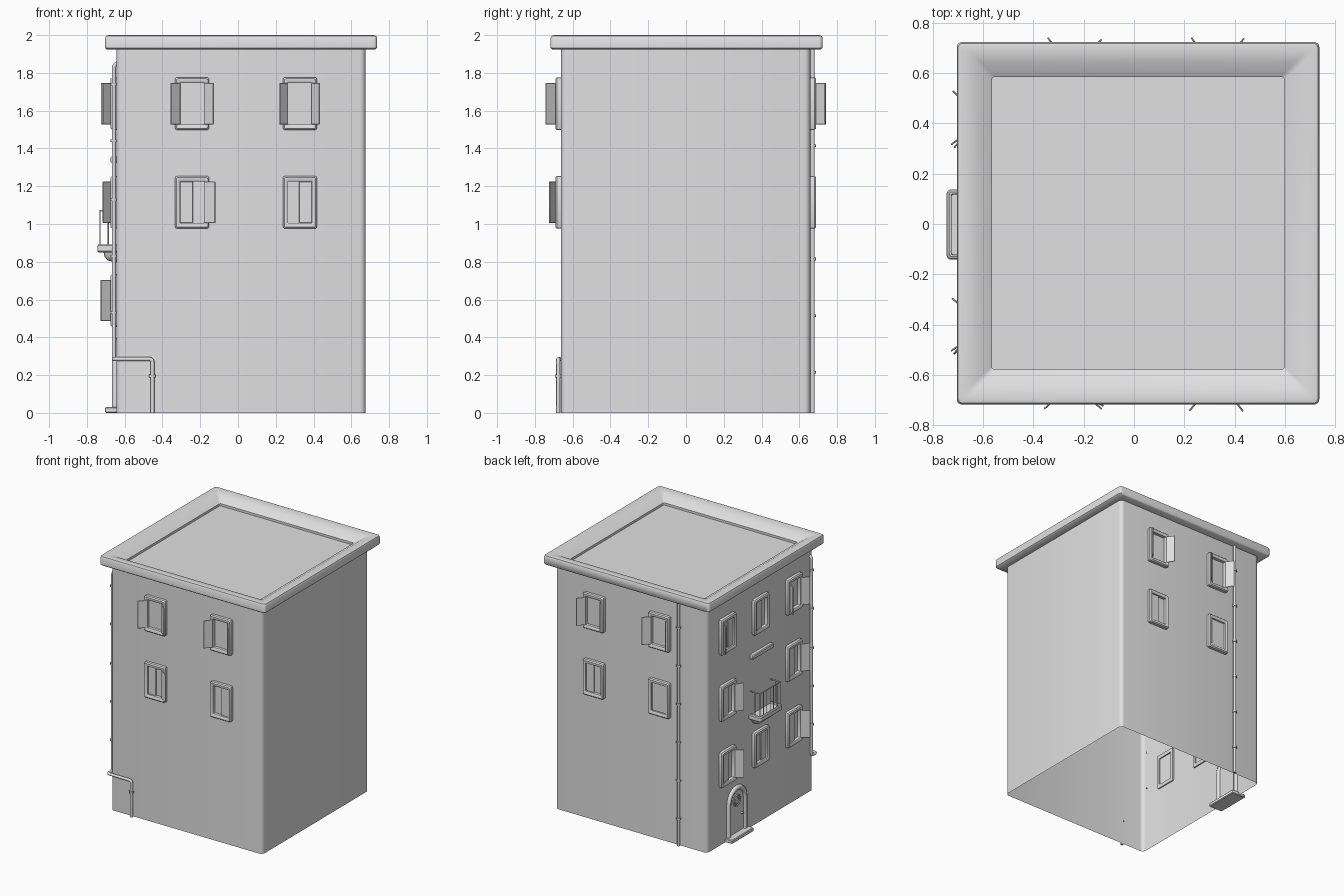
import bpy, bmesh, math
from mathutils import Matrix, Vector

if "Cube" in bpy.data.objects:
    bpy.data.objects.remove(bpy.data.objects["Cube"], do_unlink=True)

plaster = bpy.data.materials.new("plaster_grey")
plaster.use_nodes = True
plaster.diffuse_color = (0.75, 0.75, 0.75, 1)
plaster.node_tree.nodes["Principled BSDF"].inputs["Base Color"].default_value = (0.75, 0.75, 0.75, 1)

WALL = 0.66  # distance of each wall from the house axis
CENTRE = Matrix.Translation((0.016, -0.002, 0))
FACES = {name: CENTRE @ Matrix.Rotation(math.radians(a), 4, "Z")
         for name, a in (("front", 0), ("facade", -90), ("back", 180))}


def on_wall(face, u, z, out=0.0):
    """Frame on a wall: local x runs along it, y up, z outwards."""
    return FACES[face] @ Matrix.Translation((u, -WALL - out, z)) @ Matrix.Rotation(math.pi / 2, 4, "X")


def finish(ob, angle=35):
    bpy.ops.object.select_all(action="DESELECT")
    ob.select_set(True)
    bpy.context.view_layer.objects.active = ob
    if ob.type == "CURVE":
        bpy.ops.object.convert(target="MESH")
        ob = bpy.context.view_layer.objects.active
    bpy.ops.object.shade_smooth_by_angle(angle=math.radians(angle))
    return ob


def add_mesh(name, bm, matrix, angle=35):
    bm.transform(matrix)
    me = bpy.data.meshes.new(name)
    bm.to_mesh(me)
    bm.free()
    me.materials.append(plaster)
    ob = bpy.data.objects.new(name, me)
    bpy.context.collection.objects.link(ob)
    return finish(ob, angle)


def loft(name, rings, matrix, start=True, end=True, closed=False, seg=4, angle=35):
    """Skin rounded rectangles given as (half width, half depth, radius, height)."""
    bm = bmesh.new()
    loops = []
    for w, d, r, h in rings:
        loop = []
        for k, (sx, sy) in enumerate(((1, 1), (-1, 1), (-1, -1), (1, -1))):
            for i in range(seg + 1):
                t = (k + i / seg) * math.pi / 2
                loop.append(bm.verts.new((sx * (w - r) + r * math.cos(t),
                                          sy * (d - r) + r * math.sin(t), h)))
        loops.append(loop)
    pairs = list(zip(loops, loops[1:]))
    if closed:
        pairs.append((loops[-1], loops[0]))
    for a, b in pairs:
        for i in range(len(a)):
            j = (i + 1) % len(a)
            bm.faces.new((a[i], a[j], b[j], b[i]))
    if start and not closed:
        bm.faces.new(loops[0][::-1])
    if end and not closed:
        bm.faces.new(loops[-1])
    return add_mesh(name, bm, matrix, angle)


def block(name, w, d, h, matrix, bevel=0.004):
    b = bevel
    return loft(name, [(w - b, d - b, b, 0), (w, d, b, b), (w, d, b, h - b), (w - b, d - b, b, h)],
                matrix, seg=2)


def tube(name, points, radius, matrix=Matrix(), bend=0.0, cyclic=False):
    """Round bar through points, with its corners eased by the bend distance."""
    pts = [matrix @ Vector(p) for p in points]
    path = []
    for i, p in enumerate(pts):
        if bend and 0 < i < len(pts) - 1:
            a = p + (pts[i - 1] - p).normalized() * bend
            b = p + (pts[i + 1] - p).normalized() * bend
            for k in range(6):
                t = k / 5
                path.append(a * (1 - t) ** 2 + p * 2 * t * (1 - t) + b * t * t)
        else:
            path.append(p)
    cu = bpy.data.curves.new(name, "CURVE")
    cu.dimensions = "3D"
    cu.bevel_depth = radius
    cu.bevel_resolution = 2
    cu.use_fill_caps = True
    sp = cu.splines.new("POLY")
    sp.points.add(len(path) - 1)
    sp.use_cyclic_u = cyclic
    for q, p in zip(sp.points, path):
        q.co = (*p, 1)
    cu.materials.append(plaster)
    ob = bpy.data.objects.new(name, cu)
    bpy.context.collection.objects.link(ob)
    return finish(ob, 50)


# Open-bottomed walls
loft("walls", [(WALL, WALL, 0.03, 0), (WALL, WALL, 0.03, 1.93)], CENTRE, start=False)

# Cornice sloping inwards to a sunken roof deck
cornice = Matrix.Translation((0.016, 0.003, 0))
loft("cornice", [(0.65, 0.65, 0.02, 1.925), (0.712, 0.712, 0.02, 1.925), (0.72, 0.72, 0.02, 1.933),
                 (0.72, 0.72, 0.02, 1.985), (0.715, 0.715, 0.02, 1.996), (0.7, 0.7, 0.02, 2.0),
                 (0.64, 0.64, 0.015, 1.985), (0.581, 0.581, 0.012, 1.95), (0.581, 0.581, 0.012, 1.915)],
     cornice, start=False, end=False, angle=45)
deck = 0.585
loft("roof_deck", [(deck, deck, 0.012, 1.925), (deck, deck, 0.012, 1.932)], cornice)


# Windows: raised frame plus hinged shutters (opening angle, or None if absent)
def window(face, u, z, left, right):
    m = on_wall(face, u, z)
    loft("window_frame", [(0.09, 0.139, 0.01, -0.01), (0.09, 0.139, 0.01, 0.022),
                          (0.083, 0.132, 0.008, 0.03), (0.072, 0.118, 0.006, 0.03),
                          (0.065, 0.11, 0.004, 0.024), (0.065, 0.11, 0.004, -0.01)],
         m, closed=True, seg=2)
    for side, angle in ((-1, left), (1, right)):
        if angle is None:
            continue
        out = 0.027 if angle else 0.012
        swing = (Matrix.Translation((side * 0.064, 0, out))
                 @ Matrix.Rotation(side * math.radians(angle), 4, "Y")
                 @ Matrix.Translation((-side * 0.034, 0, -0.004)))
        block("window_shutter", 0.034, 0.109, 0.007, m @ swing, 0.002)


TOP, MID, LOW = 1.637, 1.115, 0.595
for spec in (("front", -0.259, TOP, 138, 138), ("front", 0.312, TOP, 130, 127),
             ("front", -0.259, MID, 0, 150), ("front", 0.312, MID, None, 0),
             ("back", -0.314, TOP, 130, 125), ("back", 0.256, TOP, 135, 125),
             ("back", -0.314, MID, 0, None), ("back", 0.256, MID, 0, 0),
             ("facade", -0.42, TOP, 135, 0), ("facade", -0.42, MID, 0, 140),
             ("facade", -0.42, LOW, 0, 125), ("facade", -0.01, TOP, 0, None),
             ("facade", -0.01, LOW, None, 0), ("facade", 0.40, TOP, 130, 138),
             ("facade", 0.40, MID, 0, 140), ("facade", 0.40, LOW, 0, 125)):
    window(*spec)

# Balcony: rounded corbel, tray slab and railing, with a ledge above
loft("balcony_corbel", [(0.07, 0.02, 0.01, 0.8), (0.09, 0.045, 0.015, 0.807),
                        (0.105, 0.062, 0.02, 0.825), (0.11, 0.07, 0.02, 0.86)],
     FACES["facade"] @ Matrix.Translation((0, -WALL, 0)), seg=3)
loft("balcony_slab", [(0.132, 0.094, 0.012, 0.85), (0.139, 0.1, 0.015, 0.857), (0.139, 0.1, 0.015, 0.885),
                      (0.134, 0.095, 0.012, 0.892), (0.122, 0.084, 0.01, 0.892), (0.12, 0.082, 0.01, 0.88)],
     FACES["facade"] @ Matrix.Translation((0, -WALL, 0)), seg=3)
rail_u, rail_out, rail_top = 0.125, 0.086, 1.07
flat = FACES["facade"] @ Matrix.Translation((0, -WALL, 0))
tube("balcony_handrail", [(-rail_u, 0, rail_top), (-rail_u, -rail_out, rail_top),
                          (rail_u, -rail_out, rail_top), (rail_u, 0, rail_top)], 0.005, flat, 0.01)
posts = [(-rail_u + i * rail_u / 3, -rail_out) for i in range(7)]
posts += [(s * rail_u, -rail_out / 2) for s in (-1, 1)]
for u, y in posts:
    tube("balcony_baluster", [(u, y, 0.88), (u, y, rail_top)], 0.003, flat)
block("wall_ledge", 0.13, 0.018, 0.035, on_wall("facade", 0.0, 1.34, -0.005), 0.006)

# Arched door with surround, round pane ring, handle and step
DOOR_U = -0.30
arch = [(-0.1, 0)] + [(-0.1 * math.cos(math.pi * i / 12), 0.28 + 0.1 * math.sin(math.pi * i / 12))
                      for i in range(13)] + [(0.1, 0)]
door = on_wall("facade", DOOR_U, 0)
tube("door_surround", [(x, y, 0.005) for x, y in arch], 0.019, door)
bm = bmesh.new()
leaf = bm.faces.new([bm.verts.new((x, y, 0.006)) for x, y in reversed(arch)])
add_mesh("door_leaf", bm, door)
for r in (0.042, 0.025):
    tube("door_pane_ring", [(r * math.cos(t * math.pi / 8), 0.28 + r * math.sin(t * math.pi / 8), 0.007)
                            for t in range(16)], 0.005, door, cyclic=True)
tube("door_handle", [(0.06, 0.16, 0), (0.06, 0.16, 0.02)], 0.008, door)
block("door_step", 0.135, 0.06, 0.03, FACES["facade"] @ Matrix.Translation((DOOR_U, -WALL, 0)), 0.005)


# Drainpipes with collars
def collar(x, y, z):
    loft("pipe_collar", [(0.017, 0.017, 0.017, z - 0.007), (0.017, 0.017, 0.017, z + 0.007)],
         Matrix.Translation((x, y, 0)), seg=3)


back_x, back_y = -0.405, 0.67
tube("back_drainpipe", [(back_x, back_y, 0), (back_x, back_y, 1.925)], 0.011)
for i in range(6):
    collar(back_x, back_y, 0.215 + 0.3 * i)

px, py, low_x, turn = -0.657, -0.62, -0.453, 0.285
tube("corner_drainpipe", [(-0.62, py, 1.86), (px, py, 1.84), (px, py, turn), (px, -0.676, turn),
                          (low_x, -0.676, turn), (low_x, -0.676, 0)], 0.011, bend=0.018)
for z in (0.53, 0.83, 1.13, 1.44, 1.74):
    collar(px, py, z)
collar(low_x, -0.676, 0.195)
